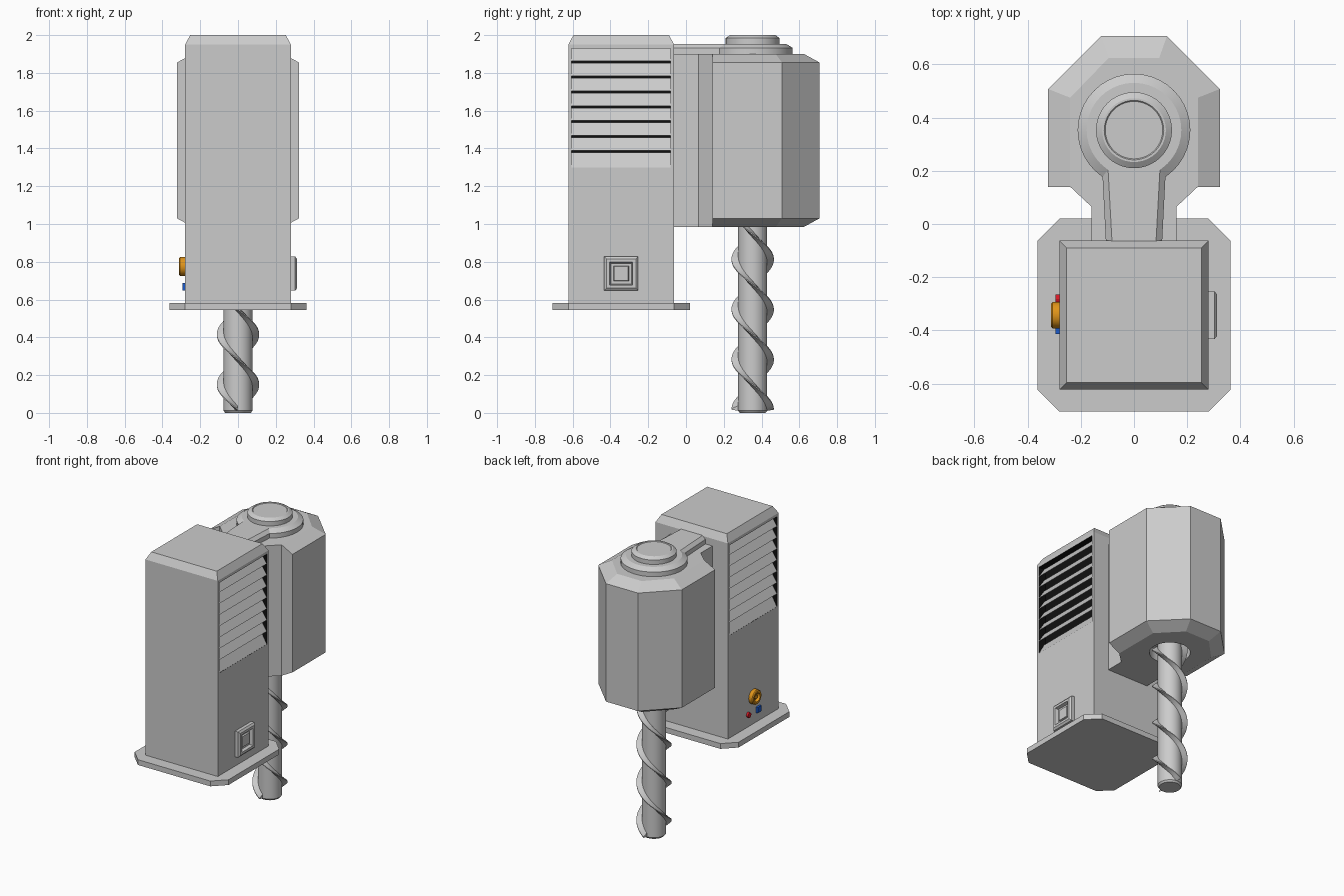
import bpy, bmesh
from math import sin, cos, pi

if "Cube" in bpy.data.objects:
    bpy.data.objects.remove(bpy.data.objects["Cube"])

CY = -0.343      # cabinet centre in y
DY = 0.353       # drill axis in y


def material(name, rgb):
    m = bpy.data.materials.new(name)
    m.diffuse_color = (*rgb, 1)
    m.use_nodes = True
    m.node_tree.nodes["Principled BSDF"].inputs["Base Color"].default_value = m.diffuse_color
    return m


black = material("dark_interior", (0.005, 0.005, 0.005))
orange = material("orange", (0.75, 0.3, 0.01))
red = material("red", (0.7, 0.01, 0.02))
blue = material("blue", (0.01, 0.1, 0.6))


def loft(name, rings, mat=None, smooth=False):
    """Skin equal-length point rings and cap both ends."""
    bm = bmesh.new()
    vs = [[bm.verts.new(p) for p in r] for r in rings]
    n = len(rings[0])
    for a, b in zip(vs, vs[1:]):
        for i in range(n):
            j = (i + 1) % n
            bm.faces.new((a[i], a[j], b[j], b[i]))
    bm.faces.new(vs[0])
    bm.faces.new(vs[-1])
    bmesh.ops.remove_doubles(bm, verts=bm.verts, dist=1e-5)
    bmesh.ops.recalc_face_normals(bm, faces=bm.faces)
    me = bpy.data.meshes.new(name)
    bm.to_mesh(me)
    bm.free()
    ob = bpy.data.objects.new(name, me)
    bpy.context.collection.objects.link(ob)
    if mat:
        me.materials.append(mat)
    if smooth:
        bpy.ops.object.select_all(action='DESELECT')
        ob.select_set(True)
        bpy.context.view_layer.objects.active = ob
        bpy.ops.object.shade_smooth_by_angle(angle=0.5)
    return ob


def square(h):
    return [(-h, -h), (h, -h), (h, h), (-h, h)]


def circle(r, n=40):
    return [(r * cos(2 * pi * i / n), r * sin(2 * pi * i / n)) for i in range(n)]


def along_z(shape, steps, y):
    return [[(a, y + b, z) for a, b in shape(s)] for z, s in steps]


def along_x(shape, steps, y, z):
    return [[(x, y + a, z + b) for a, b in shape(s)] for x, s in steps]


def cut(ob, cutter):
    m = ob.modifiers.new("cut", 'BOOLEAN')
    m.object, m.operation, m.solver = cutter, 'DIFFERENCE', 'EXACT'
    bpy.context.view_layer.objects.active = ob
    bpy.ops.object.modifier_apply(modifier=m.name)
    bpy.data.objects.remove(cutter)


# Cabinet with a chamfered top and a grille recess on each side
cabinet = loft("cabinet", along_z(square, [(0.57, .28), (1.95, .28), (2.0, .253)], CY))
Y0, Y1, Z0, Z1 = CY - 0.262, CY + 0.262, 1.30, 1.93
for s in (-1, 1):
    cut(cabinet, loft("recess_cutter", [[(s * x, Y0, Z0), (s * x, Y1, Z0), (s * x, Y1, Z1), (s * x, Y0, Z1)]
                                        for x in (0.225, 0.32)]))
cabinet.data.materials.clear()
cabinet.data.materials.append(None)
cabinet.data.materials.append(black)
for p in cabinet.data.polygons:
    p.material_index = int(0.2 < abs(p.center.x) < 0.275 and Z0 - .01 < p.center.z < Z1 + .01)

# Sloping grille slats, dark on the inside
pitch = (Z1 - Z0) / 8
for s, side in ((-1, "left"), (1, "right")):
    for i in range(8):
        zb, zt = Z0 + i * pitch + (0.011 if i else 0), Z0 + (i + 1) * pitch
        prof = [(.279, zb), (.235, zt), (.231, zt), (.275, zb)]
        slat = loft(f"{side}_slat_{i + 1}", [[(s * x, y, z) for x, z in prof] for y in (Y0, Y1)])
        slat.data.materials.append(None)
        slat.data.materials.append(black)
        for p in slat.data.polygons:
            p.material_index = int(p.normal.x * s < -0.5)

# Base plate with clipped corners
def clipped(h):
    c = h - 0.083
    return [(-c, -h), (c, -h), (h, -c), (h, c), (c, h), (-c, h), (-h, c), (-h, -c)]


loft("base_plate", along_z(clipped, [(0.545, .363), (0.582, .363)], CY))

# Socket on the right side
loft("side_socket", along_x(square, [(.27, .09), (.303, .09), (.313, .077), (.313, .061),
                                     (.292, .055), (.292, .04), (.302, .037)], CY, 0.737))

# Connector and two small plugs on the left side
loft("round_connector", along_x(circle, [(-.27, .05), (-.306, .05), (-.312, .044), (-.312, .03), (-.292, .027),
                                         (-.292, .016), (-.304, .014)], CY, 0.775), orange, True)
loft("red_plug", along_x(lambda r: circle(r, 12), [(-.27, .018), (-.295, .018)], CY + .06, 0.668), red)
loft("blue_plug", along_x(square, [(-.27, .02), (-.295, .02)], CY - .05, 0.668), blue)

# Motor housing: faceted body and neck, chamfered above and below
def housing(kind):
    half = {"out": [(.16, -.08), (.16, .065), (.24, .14), (.323, .14), (.323, .508), (.124, .707)],
            "in": [(.16, -.08), (.16, .065), (.24, .14), (.24, .14), (.24, .475), (.095, .625)]}[kind]
    return half + [(-x, y) for x, y in reversed(half)]


body = loft("drill_housing", along_z(housing, [(.985, "in"), (1.03, "out"), (1.855, "out"), (1.9, "in")], 0))
cut(body, loft("hole_cutter", along_z(circle, [(0.9, .13), (1.06, .13)], DY)))
body.data.materials.clear()

# Top collar, its arm, and the cap
loft("top_collar", along_z(circle, [(1.89, .212), (1.932, .212), (1.953, .178), (1.953, .1)], DY), smooth=True)
loft("collar_arm", [[(-a, -.08, z), (a, -.08, z), (b, .25, z), (-b, .25, z)]
                    for a, b, z in ((.105, .122, 1.89), (.105, .122, 1.932), (.082, .1, 1.953))])
loft("top_cap", along_z(circle, [(1.94, .143), (1.984, .143), (2.0, .12), (2.0, .112), (1.996, .108)], DY),
     smooth=True)

# Drill shaft and two spiral flights
loft("drill_shaft", along_z(circle, [(0, .068), (.012, .077), (1.07, .077)], DY), smooth=True)
section = [(.07, -.02), (.112, -.003), (.112, .003), (.07, .02)]
for k in (0, 1):
    rings = []
    for i in range(97):
        z = 0.02 + i * 1.02 / 96
        a = -(z - 0.15) * 2 * pi / 0.53 + k * pi
        rings.append([(r * cos(a), DY + r * sin(a), max(z + d, 0.01)) for r, d in section])
    loft(f"spiral_flight_{k + 1}", rings, smooth=True)
